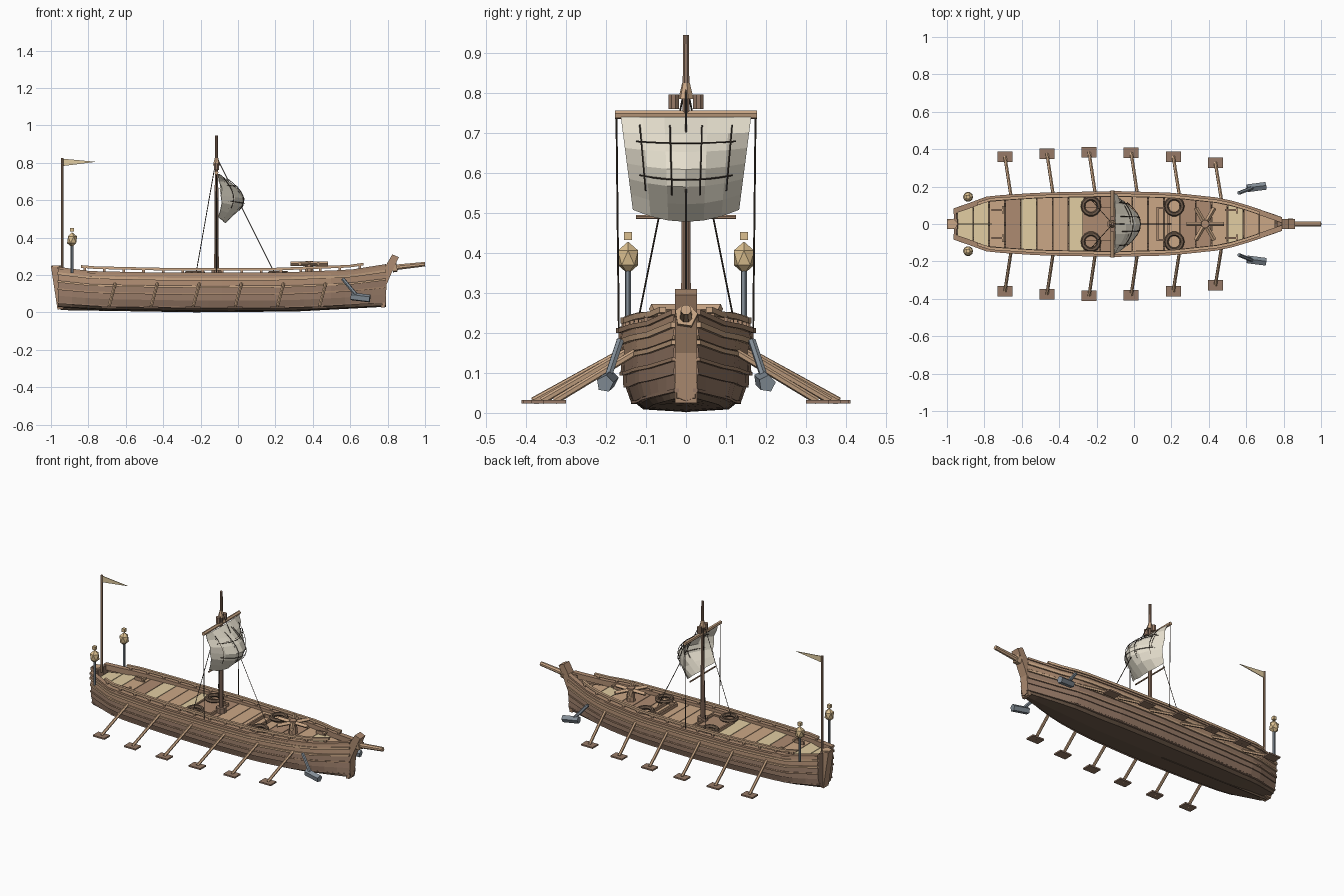
import bpy, bmesh, math, random
from mathutils import Vector

random.seed(4)
if "Cube" in bpy.data.objects:
    bpy.data.objects.remove(bpy.data.objects["Cube"])


def material(name, *rgb):
    m = bpy.data.materials.new(name)
    m.use_nodes = True
    m.diffuse_color = (*rgb, 1)
    m.node_tree.nodes["Principled BSDF"].inputs["Base Color"].default_value = (*rgb, 1)
    return m


pale = material("pale wood", .76, .61, .36)
tan = material("tan wood", .60, .39, .24)
brown = material("brown wood", .42, .26, .165)
hullwood = material("hull wood", .31, .195, .135)
dark = material("dark wood", .16, .105, .07)
canvas = material("canvas", .78, .73, .61)
rope = material("rope", .08, .06, .045)
iron = material("grey iron", .23, .27, .31)
brass = material("lantern brass", .72, .53, .28)


def build(name, verts, faces, mats, pick=None):
    me = bpy.data.meshes.new(name)
    bm = bmesh.new()
    vs = [bm.verts.new(v) for v in verts]
    for i, f in enumerate(faces):
        face = bm.faces.new([vs[j] for j in f])
        face.material_index = pick(i) if pick else 0
    bmesh.ops.recalc_face_normals(bm, faces=bm.faces)
    bm.to_mesh(me)
    bm.free()
    for m in mats if isinstance(mats, list) else [mats]:
        me.materials.append(m)
    ob = bpy.data.objects.new(name, me)
    bpy.context.collection.objects.link(ob)
    return ob


def loft(name, rings, mats, pick=None, closed=True):
    """Skin rings of equal length; closed rings get end caps."""
    n = len(rings[0])
    span = n if closed else n - 1
    faces = [(r * n + i, r * n + (i + 1) % n, (r + 1) * n + (i + 1) % n, (r + 1) * n + i)
             for r in range(len(rings) - 1) for i in range(span)]
    if closed:
        faces += [tuple(range(n)), tuple(range((len(rings) - 1) * n, len(rings) * n))]
    return build(name, [v for r in rings for v in r], faces, mats,
                 (lambda i: pick(i % span)) if pick else None)


def beam(name, a, b, r, mat, sides=6, r2=None):
    """Straight tapered rod from a to b."""
    a, b = Vector(a), Vector(b)
    d = (b - a).normalized()
    u = d.orthogonal().normalized()
    w = d.cross(u)
    ring = lambda c, q: [c + q * (u * math.cos(t) + w * math.sin(t))
                         for t in (math.tau * (i + .5) / sides for i in range(sides))]
    return loft(name, [ring(a, r), ring(b, r if r2 is None else r2)], mat)


def box(name, c, size, mat):
    x, y, z = c
    p, q, h = (s / 2 for s in size)
    ring = lambda e: [(x + e, y - q, z - h), (x + e, y + q, z - h), (x + e, y + q, z + h), (x + e, y - q, z + h)]
    return loft(name, [ring(-p), ring(p)], mat)


def plate(name, outline, half, mat):
    """Side profile in x and z extruded across y."""
    return loft(name, [[(x, s, z) for x, z in outline] for s in (-half, half)], mat)


def interp(table, x):
    for (a, p), (b, q) in zip(table, table[1:]):
        if x <= b:
            return p + (q - p) * max(0, x - a) / (b - a)
    return table[-1][1]


# Hull lines: half breadth, keel height, sheer height, section shape
BREADTH = [(-.96, .075), (-.78, .142), (-.5, .16), (-.1, .168), (.2, .16), (.48, .13), (.62, .088), (.79, .028)]
KEEL = [(-.96, .025), (-.7, .01), (-.2, .002), (.3, .004), (.79, .03)]
SHEER = [(-.96, .238), (-.8, .215), (-.4, .206), (.2, .206), (.6, .222), (.79, .252)]
SECTION = [(0, 0), (.03, .6), (.13, .79), (.3, .9), (.48, .94), (.7, .96), (.86, .98), (1, 1)]


def hull_point(x, f, out=0, dz=0):
    k = interp(KEEL, x)
    return (x, interp(BREADTH, x) * interp(SECTION, f) + out, k + (interp(SHEER, x) - k) * f + dz)


def stations(a, b, n=20):
    return [a + (b - a) * i / n for i in range(n + 1)]


# Lapped planking, each strake overhanging the one below
def hull_half(x):
    pts = [hull_point(x, 0)]
    for (f, _), (g, _) in zip(SECTION, SECTION[1:]):
        if f:
            pts.append(hull_point(x, f, .006))
        pts.append(hull_point(x, g))
    return pts


half_count = len(hull_half(0))
rings = []
for x in stations(-.96, .79, 24):
    h = hull_half(x)
    rings.append([(a, -b, c) for a, b, c in reversed(h)] + h[1:])


def strake_colour(i):
    k = i - half_count + 1 if i >= half_count - 1 else half_count - 2 - i
    return 0 if k < 4 else 1 if k < 9 else 2


loft("hull", rings, [dark, hullwood, brown], strake_colour, closed=False)
loft("transom", [[(x, v[1], v[2]) for v in rings[0]] for x in (-.962, -.95)], hullwood)


def ribbon(name, a, b, f, out, thick, height, mat, lift=0):
    for s, side in ((1, "left"), (-1, "right")):
        rs = []
        for x in stations(a, b):
            x, y, z = hull_point(x, f, out, lift)
            rs.append([(x, s * max(.004, y + p), z + q) for p, q in
                       ((0, -height / 2), (thick, -height / 2), (thick, height / 2), (0, height / 2))])
        loft(side + "_" + name, rs, mat)


ribbon("gunwale", -.965, .79, 1, -.022, .03, .012, brown)
ribbon("upper_wale", -.965, .79, .86, -.004, .014, .014, tan)
ribbon("middle_wale", -.965, .79, .66, -.004, .014, .011, tan)
ribbon("lower_wale", -.965, .79, .47, -.004, .013, .009, brown)
ribbon("bilge_wale", -.965, .79, .12, -.004, .012, .008, hullwood)
ribbon("top_rail", -.84, .67, 1, -.02, .016, .014, tan, .025)
ribbon("inner_bulwark", -.95, .76, .94, -.02, .006, .03, brown)
for s in (1, -1):
    for x in stations(-.82, .65, 14):
        _, y, z = hull_point(x, 1)
        box("rail_post", (x, s * (y - .011), z + .012), (.014, .01, .02), brown)

# Stem, sternpost and bowsprit
plate("stem", [(.765, .025), (.785, .025), (.795, .15), (.825, .22), (.86, .295), (.825, .31), (.79, .25), (.765, .22)], .027, brown)
plate("sternpost", [(-.965, .015), (-.93, .02), (-.945, .24), (-1, .245)], .026, brown)
beam("sternpost_cap", (-.97, 0, .238), (-.97, 0, .25), .03, tan, 5)
beam("keel", (-.95, 0, .02), (-.2, 0, .008), .008, dark, 4)
beam("bowsprit", (.79, 0, .235), (1, 0, .258), .017, tan, 8, .013)
beam("bowsprit_collar", (.825, 0, .24), (.85, 0, .244), .03, tan, 5)

# Deck planks laid athwart, toned from stern to bow
tones = {"p": pale, "t": tan, "b": brown}
order = "pptbpttpbbttttbbtptt"
xs = stations(-.945, .755, len(order))
for a, b, tone in zip(xs, xs[1:], order):
    rs = []
    for x in (a + .002, b - .002):
        w = interp(BREADTH, x) - .012
        rs.append([(x, -w, .182), (x, w, .182), (x, w, .194), (x, -w, .194)])
    loft("deck_plank", rs, tones[tone])

# Hatch frames, cleats and rope coils
box("hatch_cover", (-.2, 0, .199), (.13, .16, .012), brown)
for hx, length in ((-.2, .15), (.155, .07)):
    for s in (1, -1):
        box("hatch_side", (hx, s * .085, .203), (length, .01, .02), brown)
        box("hatch_end", (hx + s * (length / 2 - .005), 0, .203), (.01, .17, .02), brown)
for s in (1, -1):
    for x in (-.23, .215):
        bpy.ops.mesh.primitive_torus_add(major_radius=.043, minor_radius=.012, major_segments=14,
                                         minor_segments=6, location=(x, s * .095, .212))
        coil = bpy.context.object
        coil.name = "rope_coil"
        coil.data.materials.append(dark)
    for x in (-.73, .52):
        box("cleat", (x, s * .075, .204), (.065, .01, .02), brown)
        box("cleat_bar", (x + .03, s * .075, .212), (.01, .04, .01), tan)

# Capstan with six bars
beam("capstan_drum", (.38, 0, .19), (.38, 0, .275), .026, brown, 8, .022)
for i in range(6):
    t = math.tau * i / 6
    beam("capstan_bar", (.38, 0, .26), (.38 + .1 * math.cos(t), .1 * math.sin(t), .26), .012, tan, 4)

# Mast, yards and tackle
mx = -.115
beam("mast", (mx, 0, .18), (mx, 0, .945), .014, hullwood, 8, .008)
beam("mast_step", (mx, 0, .19), (mx, 0, .225), .03, hullwood, 8)
beam("mast_collar", (mx, 0, .785), (mx, 0, .825), .02, tan, 6, .01)
beam("upper_yard", (mx, -.178, .746), (mx, .178, .746), .011, tan, 6)
beam("lower_yard", (mx, -.125, .49), (mx, .125, .49), .005, brown, 6)
beam("forestay", (mx, 0, .83), (.2, 0, .2), .0022, rope, 4)
for s in (1, -1):
    beam("pulley", (mx, s * .031, .76), (mx, s * .031, .797), .014, hullwood, 8)
    beam("yard_rope", (mx, s * .174, .746), (mx, s * .168, .2), .0024, rope, 4)
    beam("backstay", (mx, 0, .83), (-.225, s * .125, .205), .0022, rope, 4)


# Billowing sail with reinforcing ropes
def sail_point(u, v, off=0):
    half = .163 - .03 * v
    belly = .138 * math.sin(math.pi * min(1, v * .9 + .02)) * (1 - .85 * u * u)
    return Vector((mx + .008 + belly + off, u * half, .74 - v * (.262 - .03 * u * u)))


n = 6
grid = []
for j in range(n + 1):
    row = []
    for i in range(n + 1):
        p = sail_point(2 * i / n - 1, j / n)
        if j:
            p.x += random.uniform(-.008, .008)
        row.append(p)
    grid.append(row)
sail = loft("sail", grid, canvas, closed=False)
thick = sail.modifiers.new("cloth", 'SOLIDIFY')
thick.thickness = .003


def seam(points):
    for a, b in zip(points, points[1:]):
        beam("sail_rope", a, b, .0019, rope, 4)


steps = stations(.08, .75, 7)
for off in (.007, -.007):
    for u in (-.72, -.25, .25, .72):
        seam([sail_point(u, t, off) for t in steps])
    for v in (.25, .6):
        seam([sail_point(u, v, off) for u in stations(-.8, .8, 8)])

# Flagpole and pennant
beam("flagpole", (-.94, 0, .22), (-.94, 0, .825), .007, brown, 6)
plate("pennant", [(-.94, .822), (-.76, .805), (-.94, .782)], .002, pale)

# Stern lanterns
for s in (1, -1):
    c = (-.887, s * .145)
    beam("lantern_post", (*c, .21), (*c, .365), .008, iron, 6)
    bpy.ops.mesh.primitive_ico_sphere_add(subdivisions=1, radius=.03, location=(*c, .388), scale=(1, 1, 1.35))
    lamp = bpy.context.object
    lamp.name = "lantern"
    lamp.data.materials.append(brass)
    box("lantern_cap", (*c, .442), (.02, .02, .02), brass)

# Oars
for i, reach in enumerate((.36, .375, .383, .38, .36, .328)):
    x = -.69 + .225 * i
    inner = interp(BREADTH, x + .03) - .005
    for s in (1, -1):
        beam("oar_shaft", (x, s * reach, .03), (x + .033, s * inner, .152), .009, tan, 6)
        box("oar_blade", (x, s * reach, .028), (.08, .056, .009), hullwood)

# Anchors hung at the bow
for s in (1, -1):
    beam("anchor_shank", (.56, s * .165, .18), (.635, s * .195, .09), .01, iron, 6)
    beam("anchor_head", (.605, s * .19, .085), (.705, s * .203, .073), .022, iron, 5)
